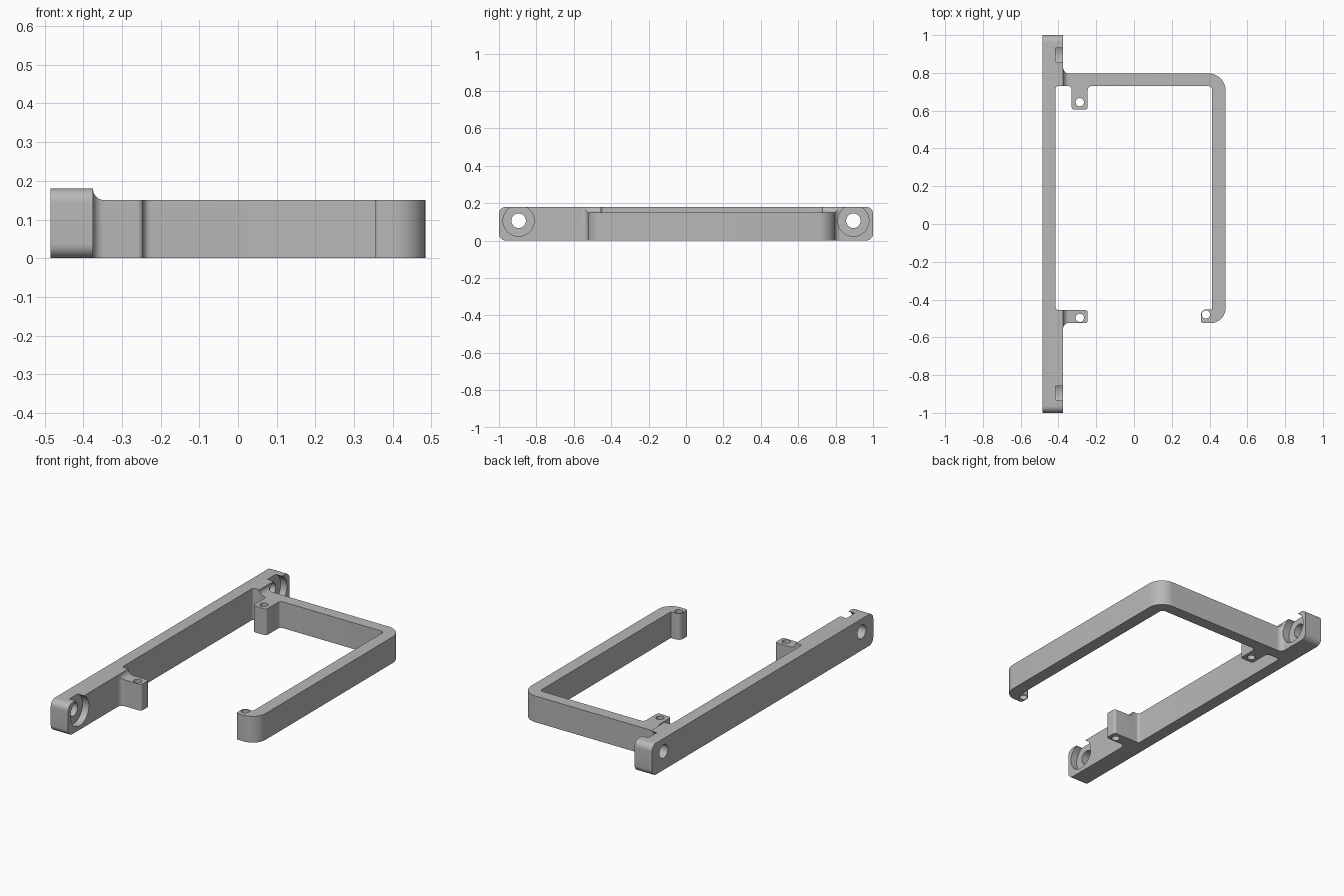
import bpy, bmesh, math
from mathutils import Vector

cube = bpy.data.objects.get("Cube")
if cube:
    bpy.data.objects.remove(cube, do_unlink=True)

grey = bpy.data.materials.new("plain_grey")
grey.use_nodes = True
grey.diffuse_color = (0.48, 0.48, 0.48, 1)
grey.node_tree.nodes["Principled BSDF"].inputs["Base Color"].default_value = (0.48, 0.48, 0.48, 1)

# Maps outline coordinates (a, b) and extrusion height h to space
AXES = {
    "x": lambda a, b, h: (h, a, b),
    "y": lambda a, b, h: (a, h, b),
    "z": lambda a, b, h: (a, b, h),
}


def rounded(corners, steps=8):
    """Outline from (a, b, radius) corners, each replaced by a tangent arc."""
    out = []
    for i, (a, b, r) in enumerate(corners):
        p = Vector((a, b))
        if r == 0:
            out.append(p)
            continue
        u = (Vector(corners[i - 1][:2]) - p).normalized()
        v = (Vector(corners[(i + 1) % len(corners)][:2]) - p).normalized()
        centre = p + (u + v) * r   # all corners are right angles
        for k in range(steps + 1):
            t = k / steps * math.pi / 2
            out.append(centre - v * r * math.cos(t) - u * r * math.sin(t))
    return out


def circle(a, b, r, n=32):
    return [Vector((a + r * math.cos(2 * math.pi * k / n),
                    b + r * math.sin(2 * math.pi * k / n))) for k in range(n)]


def prism(name, outline, axis, low, high):
    bm = bmesh.new()
    place = AXES[axis]
    face = bm.faces.new([bm.verts.new(place(p.x, p.y, low)) for p in outline])
    ext = bmesh.ops.extrude_face_region(bm, geom=[face])
    verts = [g for g in ext["geom"] if isinstance(g, bmesh.types.BMVert)]
    bmesh.ops.translate(bm, verts=verts, vec=place(0, 0, high - low))
    bmesh.ops.recalc_face_normals(bm, faces=bm.faces)
    mesh = bpy.data.meshes.new(name)
    bm.to_mesh(mesh)
    bm.free()
    mesh.materials.append(grey)
    obj = bpy.data.objects.new(name, mesh)
    bpy.context.collection.objects.link(obj)
    return obj


def combine(target, other, operation):
    mod = target.modifiers.new("combine", "BOOLEAN")
    mod.operation, mod.solver, mod.object = operation, "EXACT", other
    bpy.context.view_layer.objects.active = target
    bpy.ops.object.modifier_apply(modifier=mod.name)
    bpy.data.objects.remove(other, do_unlink=True)


LEFT, FACE, WALL = -0.485, -0.375, -0.415   # rail back, rail face, thinned face
RAIL_TOP, FRAME_TOP = 0.18, 0.15

# Long mounting rail, with rounded ends and a thinned middle
R = 0.037
rail = prism("mounting_rail", rounded([(-1, 0, R), (1, 0, R), (1, RAIL_TOP, R), (-1, RAIL_TOP, R)]),
             "x", LEFT, FACE)
pocket = rounded([(WALL, -0.455, 0.015), (-0.3, -0.455, 0), (-0.3, 0.73, 0), (WALL, 0.73, 0.015)])
combine(rail, prism("pocket_cutter", pocket, "z", -0.1, 0.3), "DIFFERENCE")

# Hooked frame with its back tab, and the separate front tab
frame = prism("hooked_frame", rounded([
    (-0.40, 0.73, 0), (-0.33, 0.73, 0.02), (-0.33, 0.605, 0.015), (-0.245, 0.605, 0.015),
    (-0.245, 0.73, 0.02), (0.413, 0.73, 0.02), (0.413, -0.453, 0), (0.355, -0.453, 0.026),
    (0.355, -0.525, 0.012), (0.485, -0.525, 0.08), (0.485, 0.797, 0.09),
    (FACE, 0.797, 0.03), (FACE, 0.84, 0), (-0.40, 0.84, 0)]), "z", 0, RAIL_TOP)
tab = prism("front_tab", rounded([
    (-0.40, -0.455, 0), (-0.245, -0.455, 0.015), (-0.245, -0.525, 0.015),
    (FACE, -0.525, 0.028), (FACE, -0.57, 0), (-0.40, -0.57, 0)]), "z", 0, RAIL_TOP)

# Lower the frame and tab, leaving a curved ramp up to the rail
for part in (frame, tab):
    ramp = rounded([(FACE, 0.3, 0), (FACE, FRAME_TOP, 0.03), (0.6, FRAME_TOP, 0), (0.6, 0.3, 0)])
    combine(part, prism("ramp_cutter", ramp, "y", -0.9, 0.9), "DIFFERENCE")
    combine(rail, part, "UNION")

# Counterbored screw holes through the rail ends
for y in (-0.895, 0.895):
    combine(rail, prism("bore_cutter", circle(y, 0.106, 0.083, 48), "x", WALL, -0.34), "DIFFERENCE")
    combine(rail, prism("hole_cutter", circle(y, 0.106, 0.039), "x", -0.6, -0.3), "DIFFERENCE")

# Vertical holes in the tabs and hook
for x, y in ((-0.287, 0.645), (-0.287, -0.497), (0.381, -0.479)):
    combine(rail, prism("pin_cutter", circle(x, y, 0.022), "z", -0.1, 0.3), "DIFFERENCE")

rail.name = "rail_and_frame"
bpy.ops.object.select_all(action="DESELECT")
rail.select_set(True)
bpy.context.view_layer.objects.active = rail
bpy.ops.object.shade_smooth_by_angle(angle=math.radians(30))
